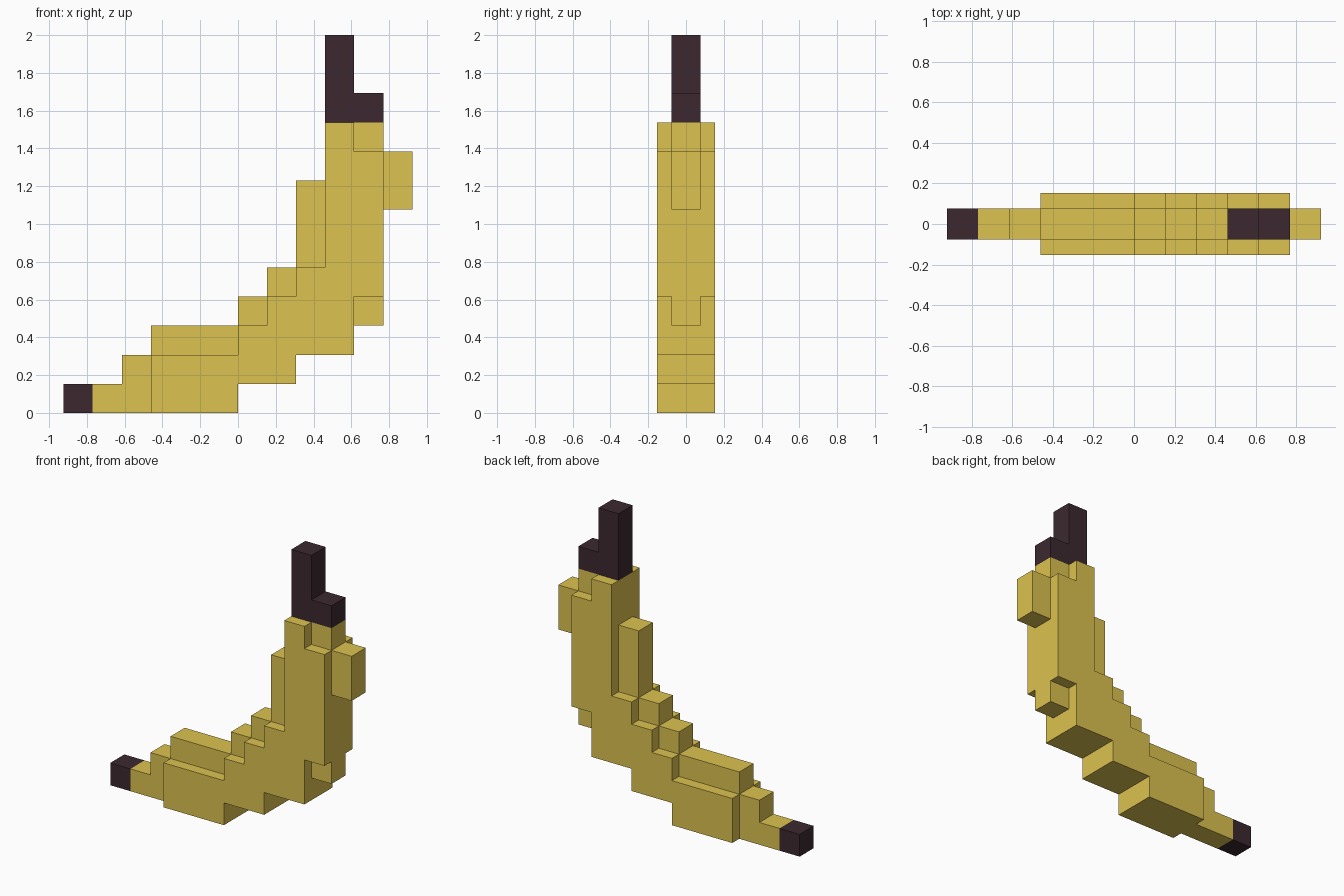
import bpy, bmesh

if "Cube" in bpy.data.objects:
    bpy.data.objects.remove(bpy.data.objects["Cube"])

U = 2 / 13                      # block size
Y = [-U, -U / 2, U / 2, U]      # three depth layers: cheek, core, cheek

# Blocks as (x0, x1, z0, z1) in block units
WIDE = [(-3, 0, 0, 2), (0, 1, 1, 3), (1, 2, 1, 4), (2, 3, 2, 5),
        (3, 4, 2, 10), (4, 5, 4, 9)]
NARROW = [(-5, -4, 0, 1), (-4, -3, 0, 2), (-3, 0, 2, 3), (0, 1, 3, 4),
          (1, 2, 4, 5), (2, 3, 5, 8), (4, 5, 3, 4), (4, 5, 9, 10), (5, 6, 7, 9)]
STEM = [(3, 4, 10, 13), (4, 5, 10, 11)]
TIP = [(-6, -5, 0, 1)]


def cells(blocks, layers):
    return {(x, y, z) for x0, x1, z0, z1 in blocks
            for x in range(x0, x1) for z in range(z0, z1) for y in layers}


def material(name, color):
    mat = bpy.data.materials.new(name)
    mat.diffuse_color = (*color, 1)
    mat.use_nodes = True
    mat.node_tree.nodes["Principled BSDF"].inputs["Base Color"].default_value = mat.diffuse_color
    return mat


def build(name, part, solid, mat):
    """Skin the blocks of a part, skipping faces hidden by any other block."""
    bm = bmesh.new()
    for c in part:
        for axis in range(3):
            for side in (0, 1):
                n = list(c)
                n[axis] += 2 * side - 1
                if tuple(n) in solid:
                    continue
                a, b = (axis + 1) % 3, (axis + 2) % 3
                loop = []
                for da, db in ((0, 0), (1, 0), (1, 1), (0, 1)):
                    p = list(c)
                    p[axis] += side
                    p[a] += da
                    p[b] += db
                    loop.append(bm.verts.new((p[0] * U, Y[p[1]], p[2] * U)))
                bm.faces.new(loop if side else loop[::-1])
    bmesh.ops.remove_doubles(bm, verts=bm.verts, dist=1e-4)
    bmesh.ops.dissolve_limit(bm, angle_limit=0.01, verts=bm.verts, edges=bm.edges)
    mesh = bpy.data.meshes.new(name)
    bm.to_mesh(mesh)
    bm.free()
    mesh.materials.append(mat)
    bpy.context.collection.objects.link(bpy.data.objects.new(name, mesh))


yellow = material("peel_yellow", (0.72, 0.54, 0.08))
dark = material("dark_brown", (0.045, 0.022, 0.03))

peel = cells(WIDE, (0, 1, 2)) | cells(NARROW, (1,))
stem, tip = cells(STEM, (1,)), cells(TIP, (1,))
solid = peel | stem | tip

# Curved fruit body, stem on top, dark end at the bottom
build("banana_peel", peel, solid, yellow)
build("stem", stem, solid, dark)
build("end_tip", tip, solid, dark)
